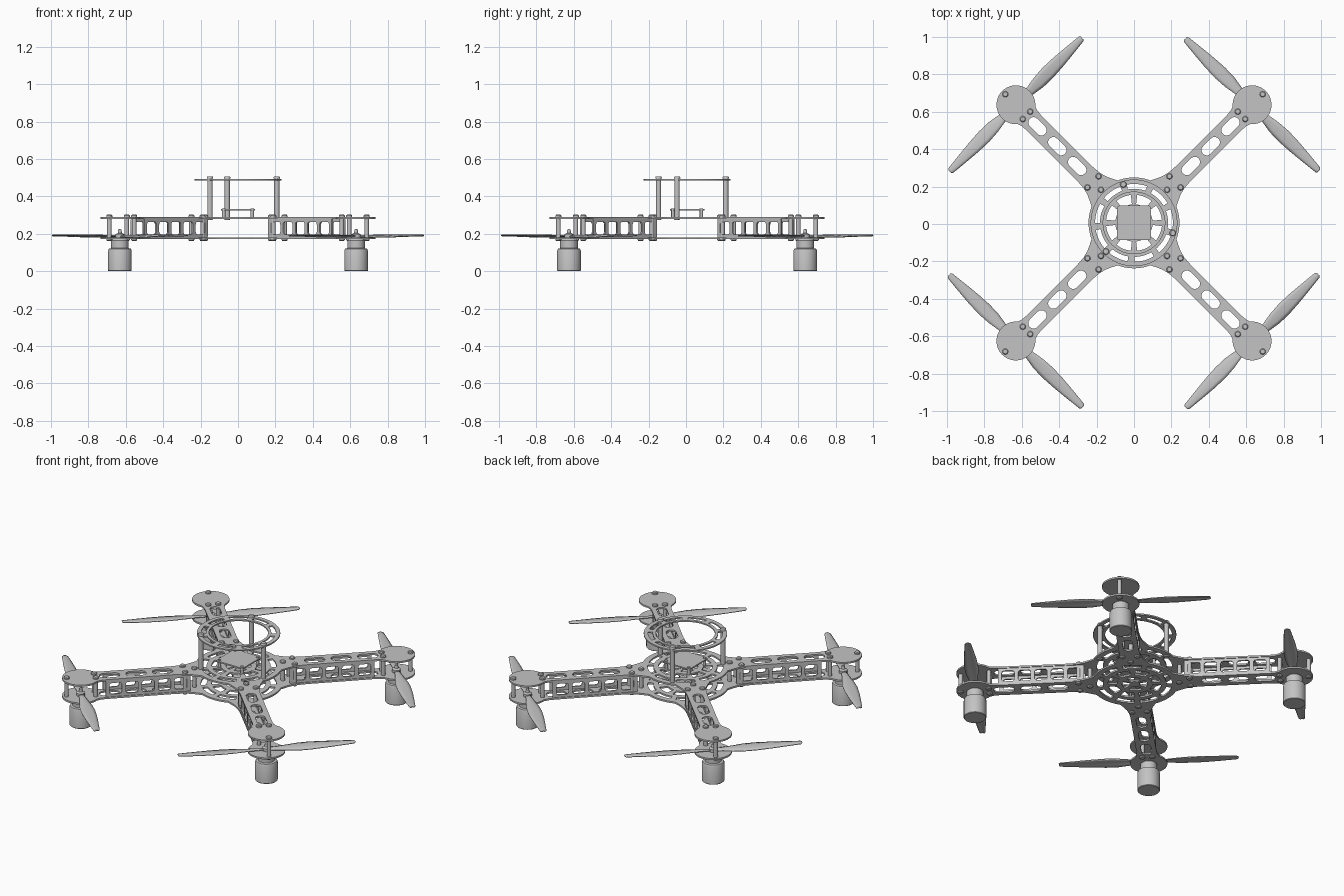
import bpy, bmesh
from math import sin, cos, pi, radians
from mathutils import Matrix, Vector

if "Cube" in bpy.data.objects:
    bpy.data.objects.remove(bpy.data.objects["Cube"], do_unlink=True)

grey = bpy.data.materials.new("frame_grey")
grey.use_nodes = True
grey.diffuse_color = (0.55, 0.55, 0.55, 1)
grey.node_tree.nodes["Principled BSDF"].inputs["Base Color"].default_value = grey.diffuse_color

CENTRE = Matrix.Translation((0, 0.006, 0))
TOP, BOTTOM = 0.285, 0.176      # heights of the two frame plates
HUB = 0.893                     # motor distance from the centre
ARMS = [CENTRE @ Matrix.Rotation(radians(45 + 90 * k), 4, "Z") for k in range(4)]
ARM_NAMES = ["back_left", "back_right", "front_right", "front_left"]


def polar(r, deg):
    return Vector((r * cos(radians(deg)), r * sin(radians(deg))))


def place(name, mesh, matrix=CENTRE):
    ob = bpy.data.objects.new(name, mesh)
    bpy.context.scene.collection.objects.link(ob)
    ob.matrix_world = matrix
    if not mesh.materials:
        mesh.materials.append(grey)
    return ob


def smooth(ob):
    bpy.ops.object.select_all(action="DESELECT")
    ob.select_set(True)
    bpy.context.view_layer.objects.active = ob
    bpy.ops.object.shade_smooth_by_angle(angle=radians(35))


def plate_mesh(name, loops, thick):
    """Flat sheet: the first loop is the outline, the others are holes."""
    cu = bpy.data.curves.new(name, "CURVE")
    cu.dimensions, cu.fill_mode, cu.extrude = "2D", "BOTH", thick / 2
    for loop in loops:
        sp = cu.splines.new("POLY")
        sp.points.add(len(loop) - 1)
        for p, co in zip(sp.points, loop):
            p.co = (co[0], co[1], 0, 1)
        sp.use_cyclic_u = True
    tmp = bpy.data.objects.new(name, cu)
    bpy.context.scene.collection.objects.link(tmp)
    deps = bpy.context.evaluated_depsgraph_get()
    mesh = bpy.data.meshes.new_from_object(tmp.evaluated_get(deps))
    bpy.data.objects.remove(tmp, do_unlink=True)
    mesh.name = name
    return mesh


def lathe_mesh(name, profile, sides):
    bm = bmesh.new()
    verts = [bm.verts.new((r, 0, z)) for r, z in profile]
    edges = [bm.edges.new(pair) for pair in zip(verts, verts[1:])]
    bmesh.ops.spin(bm, geom=verts + edges, axis=(0, 0, 1), cent=(0, 0, 0),
                   angle=2 * pi, steps=sides)
    bmesh.ops.remove_doubles(bm, verts=bm.verts, dist=1e-5)
    bmesh.ops.recalc_face_normals(bm, faces=bm.faces)
    mesh = bpy.data.meshes.new(name)
    bm.to_mesh(mesh)
    bm.free()
    return mesh


def pillar_mesh(name, r, z0, z1, head=0.004):
    """Round spacer with a wider screw head at each end."""
    a, b, c = r + head, z0 + 0.012, z1 - 0.012
    return lathe_mesh(name, [(0, z0), (r, z0), (a, z0 + 0.005), (a, b), (r, b),
                             (r, c), (a, c), (a, z1 - 0.005), (r, z1), (0, z1)], 16)


def rounded_rect(cx, cy, w, h, r, steps=5):
    pts = []
    for i, (sx, sy) in enumerate([(1, 1), (-1, 1), (-1, -1), (1, -1)]):
        corner = Vector((cx + sx * (w / 2 - r), cy + sy * (h / 2 - r)))
        pts += [corner + polar(r, 90 * (i + s / steps)) for s in range(steps + 1)]
    return pts


def arc_slots(count, r0, r1, span, start):
    slots = []
    for i in range(count):
        mid = start + 360 * (i + 0.5) / count
        angles = [mid + span * (s / 8 - 0.5) for s in range(9)]
        inset = span * 0.06
        ends = [(r1, 0), (r0, inset)]
        outer = [polar(r1, a) for a in angles]
        inner = [polar(r0, a) for a in reversed(angles)]
        slots.append(outer + inner)
    return slots


def circle(r, n=64):
    return [polar(r, 360 * i / n) for i in range(n)]


# Frame plate outline: round body, four flared arms, round motor mounts
half = [Vector((HUB, 0)) + polar(0.104, a) for a in range(10, 141, 10)]
half += [Vector(p) for p in [(0.79, 0.059), (0.76, 0.056), (0.37, 0.056),
                             (0.32, 0.06), (0.285, 0.069), (0.255, 0.082)]]
half += [polar(0.243, a) for a in (24, 28, 32, 36, 40)]
tip = [Vector((HUB + 0.104, 0))]
lobe = [Vector((p.x, -p.y)) for p in reversed(half)] + tip + half + [polar(0.243, 45)]
loops = [[]]
for k in range(4):
    turn = Matrix.Rotation(radians(45 + 90 * k), 2)
    loops[0] += [turn @ p for p in lobe]
    for u in (0.43, 0.58, 0.73):
        loops.append([turn @ p for p in rounded_rect(u, 0, 0.115, 0.056, 0.027)])
loops += arc_slots(9, 0.178, 0.21, 31, -14.5)
loops += arc_slots(8, 0.1, 0.15, 32, 0)
loops += arc_slots(4, 0.03, 0.07, 65, 0)
frame = plate_mesh("frame_plate", loops, 0.01)
for name, z in (("upper_frame_plate", TOP), ("lower_frame_plate", BOTTOM)):
    place(name, frame, CENTRE @ Matrix.Translation((0, 0, z)))

# Raised guard ring on three tall pillars
ring = plate_mesh("guard_ring", [circle(0.232), circle(0.165)]
                  + arc_slots(9, 0.182, 0.208, 30, -14.5), 0.008)
place("guard_ring", ring, CENTRE @ Matrix.Translation((0, 0, 0.49)))
tall = pillar_mesh("ring_pillar", 0.014, 0.275, 0.507, 0.003)
for i in range(3):
    p = polar(0.214, -14.5 + 120 * i)
    smooth(place(f"ring_pillar_{i + 1}", tall, CENTRE @ Matrix.Translation((p.x, p.y, 0))))

# Control board on four short legs
board = plate_mesh("control_board", [rounded_rect(0, 0, 0.184, 0.184, 0.015)], 0.008)
place("control_board", board, CENTRE @ Matrix.Translation((0, 0, 0.328)))
leg = lathe_mesh("board_leg", [(0, 0.285), (0.009, 0.285), (0.009, 0.336), (0, 0.336)], 12)
for i in range(4):
    p = polar(0.108, 45 + 90 * i)
    smooth(place(f"board_leg_{i + 1}", leg, CENTRE @ Matrix.Translation((p.x, p.y, 0))))

# Shared arm parts
wall = plate_mesh("arm_wall", [rounded_rect(0.52, 0.2305, 0.48, 0.103, 0.006, 2)]
                  + [rounded_rect(0.336 + 0.092 * i, 0.2305, 0.07, 0.068, 0.014) for i in range(5)],
                  0.009)
spacer = pillar_mesh("spacer", 0.012, 0.162, 0.302)
motor = lathe_mesh("motor", [(0, 0), (0.06, 0), (0.063, 0.003), (0.063, 0.11), (0.059, 0.12),
                             (0.047, 0.123), (0.047, 0.165), (0.04, 0.172), (0, 0.172)], 32)
shaft = lathe_mesh("propeller_hub", [(0, 0.17), (0.024, 0.17), (0.024, 0.198), (0.011, 0.204),
                                     (0.009, 0.222), (0, 0.226)], 20)

# Two-bladed propeller: distance, front edge, rear edge, pitch in degrees
stations = [(0, 0.014, 0.014, 9), (0.05, 0.016, 0.016, 10), (0.11, 0.024, 0.026, 10),
            (0.17, 0.034, 0.036, 9), (0.24, 0.039, 0.038, 7), (0.32, 0.036, 0.033, 5),
            (0.4, 0.029, 0.025, 4), (0.47, 0.022, 0.017, 3), (0.495, 0.019, 0.014, 3),
            (0.502, 0.011, 0.007, 3)]
bm = bmesh.new()
for side in (1, -1):
    rows = []
    for r, front, rear, pitch in stations:
        row = []
        for t in range(5):
            v = -rear + (front + rear) * t / 4
            bend = 0.004 * (1 - (t / 2 - 1) ** 2)
            z = v * sin(radians(pitch)) + bend + 0.008 * r
            row.append(bm.verts.new((side * r, side * v, z)))
        rows.append(row)
    for a, b in zip(rows, rows[1:]):
        for t in range(4):
            bm.faces.new((a[t], b[t], b[t + 1], a[t + 1]))
bmesh.ops.recalc_face_normals(bm, faces=bm.faces)
blades = bpy.data.meshes.new("propeller_blades")
bm.to_mesh(blades)
bm.free()

# Assemble each arm
screws = [(0.25, 0), (0.31, 0.042), (0.31, -0.042),
          (HUB - 0.08, 0.028), (HUB - 0.08, -0.028), (HUB + 0.08, 0)]
upright = Matrix.Rotation(pi / 2, 4, "X")
for name, arm in zip(ARM_NAMES, ARMS):
    for tag, v in (("left", 0.047), ("right", -0.047)):
        place(f"{name}_arm_wall_{tag}", wall, arm @ Matrix.Translation((0, v, 0)) @ upright)
    for i, (u, v) in enumerate(screws):
        smooth(place(f"{name}_spacer_{i + 1}", spacer, arm @ Matrix.Translation((u, v, 0))))
    at_hub = arm @ Matrix.Translation((HUB, 0, 0))
    smooth(place(f"{name}_motor", motor, at_hub))
    smooth(place(f"{name}_propeller_hub", shaft, at_hub))
    prop = place(f"{name}_propeller", blades,
                 at_hub @ Matrix.Translation((0, 0, 0.186)) @ Matrix.Rotation(pi / 2, 4, "Z"))
    solid = prop.modifiers.new("thickness", "SOLIDIFY")
    solid.thickness, solid.offset = 0.005, 0
    smooth(prop)
